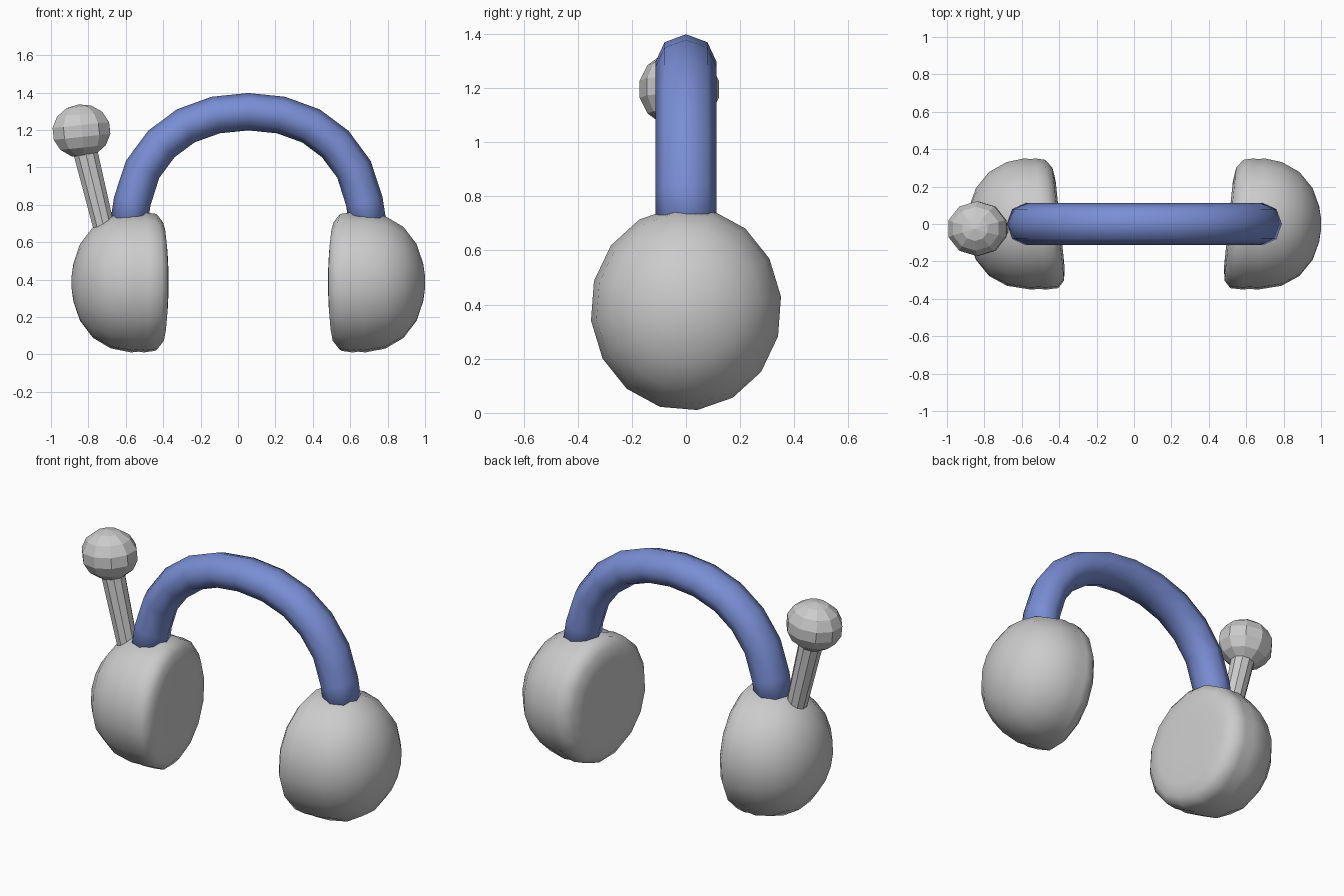
import bpy, bmesh, math
from mathutils import Vector, Matrix

if "Cube" in bpy.data.objects:
    bpy.data.objects.remove(bpy.data.objects["Cube"], do_unlink=True)

CX = 0.055  # symmetry plane of the headset


def material(name, rgb):
    m = bpy.data.materials.new(name)
    m.use_nodes = True
    m.diffuse_color = (*rgb, 1)
    m.node_tree.nodes["Principled BSDF"].inputs["Base Color"].default_value = (*rgb, 1)
    return m


grey = material("light grey", (0.6, 0.6, 0.6))
blue = material("soft blue", (0.19, 0.27, 0.66))


def loft(name, rings, mat, smooth):
    """Skin a list of equal closed rings and cap both ends."""
    bm = bmesh.new()
    loops = [[bm.verts.new(p) for p in ring] for ring in rings]
    for a, b in zip(loops, loops[1:]):
        for i in range(len(a)):
            j = (i + 1) % len(a)
            bm.faces.new((a[i], a[j], b[j], b[i]))
    bm.faces.new(loops[0])
    bm.faces.new(loops[-1])
    bmesh.ops.recalc_face_normals(bm, faces=bm.faces)
    mesh = bpy.data.meshes.new(name)
    bm.to_mesh(mesh)
    bm.free()
    for p in mesh.polygons:
        p.use_smooth = smooth
    mesh.materials.append(mat)
    ob = bpy.data.objects.new(name, mesh)
    bpy.context.collection.objects.link(ob)
    return ob


def circle(n, offset=0.0):
    return [(math.cos(t), math.sin(t)) for t in
            (2 * math.pi * (i + offset) / n for i in range(n))]


# Ear cups: (x, radius) profile revolved about x, inner face turned slightly
profile = [(0.505, 0.1), (0.505, 0.24), (0.515, 0.315), (0.55, 0.358),
           (0.61, 0.366), (0.64, 0.362), (0.68, 0.366), (0.79, 0.345),
           (0.885, 0.29), (0.955, 0.2), (0.99, 0.1), (1.0, 0.03)]


def ear_cup(name, side):
    rings = []
    for x, r in profile:
        turn = 0.1 * max(0, min(1, (0.8 - x) / 0.25))
        rings.append([(CX + side * (x - CX + turn * c * r), c * r * 0.965,
                       0.385 + s * r * 1.03) for c, s in circle(16, 0.3)])
    return loft(name, rings, grey, True)


ear_cup("left_ear_cup", 1)
ear_cup("right_ear_cup", -1)

# Headband: octagonal tube along a mirrored arch
half = [(0.0, 1.298), (0.175, 1.28), (0.335, 1.222), (0.465, 1.125),
        (0.565, 0.99), (0.62, 0.82), (0.645, 0.66)]
arch = [Vector((CX - x, 0, z)) for x, z in reversed(half[1:])]
arch += [Vector((CX + x, 0, z)) for x, z in half]
band = []
for i, p in enumerate(arch):
    t = (arch[min(i + 1, len(arch) - 1)] - arch[max(i - 1, 0)]).normalized()
    n = Vector((-t.z, 0, t.x))
    band.append([p + n * c * 0.1 + Vector((0, s * 0.112, 0)) for c, s in circle(8)])
loft("headband", band, blue, True)

# Microphone stem: faceted tapered rod leaning outward
stem = []
for x, z, r in [(-0.71, 0.65, 0.057), (-0.825, 1.12, 0.067)]:
    stem.append([(x + c * r, -0.025 + s * r, z + c * r * 0.24)
                 for c, s in circle(10, 0.5)])
loft("microphone_stem", stem, grey, False)

# Microphone ball: flat-faced, slightly squashed sphere
bm = bmesh.new()
place = (Matrix.Translation((-0.837, -0.025, 1.195))
         @ Matrix.Rotation(math.radians(-6), 4, 'Y')
         @ Matrix.Diagonal((0.164, 0.15, 0.143, 1)))
bmesh.ops.create_uvsphere(bm, u_segments=10, v_segments=7, radius=1, matrix=place)
mesh = bpy.data.meshes.new("microphone_ball")
bm.to_mesh(mesh)
bm.free()
mesh.materials.append(grey)
bpy.context.collection.objects.link(bpy.data.objects.new("microphone_ball", mesh))
